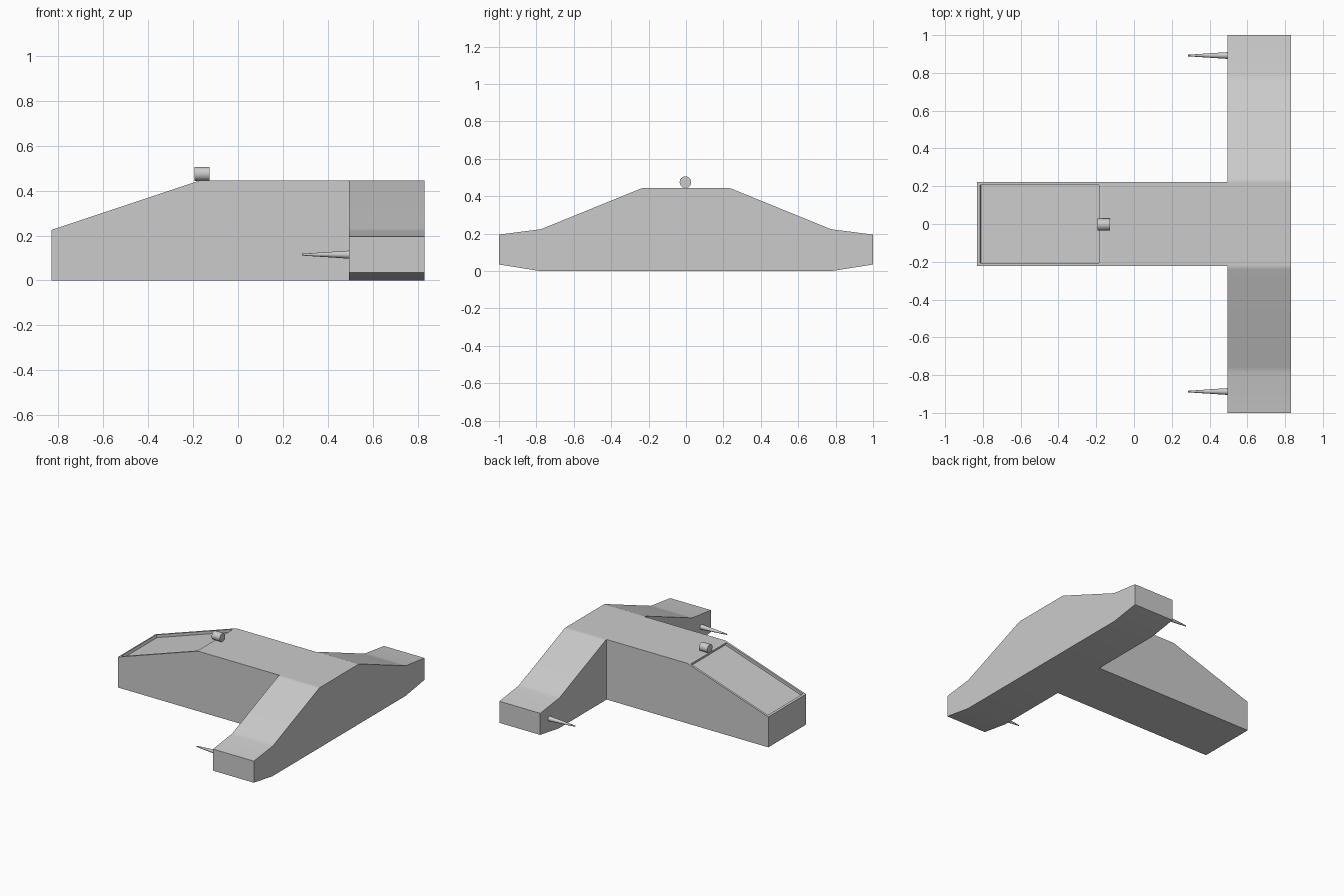
import bpy, bmesh
from math import radians
from mathutils import Vector

if "Cube" in bpy.data.objects:
    bpy.data.objects.remove(bpy.data.objects["Cube"])


def finish(name, bm, smooth=False):
    bmesh.ops.recalc_face_normals(bm, faces=bm.faces)
    me = bpy.data.meshes.new(name)
    bm.to_mesh(me)
    bm.free()
    ob = bpy.data.objects.new(name, me)
    bpy.context.collection.objects.link(ob)
    if smooth:
        bpy.ops.object.select_all(action='DESELECT')
        ob.select_set(True)
        bpy.context.view_layer.objects.active = ob
        bpy.ops.object.shade_smooth_by_angle(angle=radians(30))
    return ob


def prism(points, sweep):
    """Closed profile swept along a vector."""
    bm = bmesh.new()
    face = bm.faces.new([bm.verts.new(p) for p in points])
    ext = bmesh.ops.extrude_face_region(bm, geom=[face], use_keep_orig=True)
    verts = [g for g in ext["geom"] if isinstance(g, bmesh.types.BMVert)]
    bmesh.ops.translate(bm, verts=verts, vec=Vector(sweep))
    bmesh.ops.recalc_face_normals(bm, faces=bm.faces)
    return bm


def rod(name, x0, x1, r0, r1, y, z, sides):
    """Cylinder or cone lying along x."""
    bpy.ops.mesh.primitive_cone_add(vertices=sides, radius1=r0, radius2=r1,
                                    depth=abs(x1 - x0),
                                    location=((x0 + x1) / 2, y, z),
                                    rotation=(0, radians(90 if x1 > x0 else -90), 0))
    ob = bpy.context.object
    ob.name = name
    bpy.ops.object.shade_smooth_by_angle(angle=radians(30))


# Fuselage with a sloped nose
W = 0.222
side = [(-0.83, 0), (0.83, 0), (0.83, 0.445), (-0.17, 0.445), (-0.83, 0.225)]
bm = prism([(x, -W, z) for x, z in side], (0, 2 * W, 0))

# Recessed windshield panel in the slope
slope = next(f for f in bm.faces if f.normal.z > 0.5 and f.normal.x < -0.1)
bmesh.ops.inset_region(bm, faces=[slope], thickness=0.022)
bmesh.ops.inset_individual(bm, faces=[slope], thickness=0.0, depth=-0.02)
finish("fuselage", bm)

# Wings with softened upper creases, and their guns
wing = [(0.222, 0), (0.78, 0), (1.0, 0.035), (1.0, 0.195), (0.787, 0.222),
        (0.77, 0.226), (0.755, 0.232), (0.241, 0.441), (0.232, 0.444), (0.222, 0.445)]
for label, s, gun_y in (("left", 1, 0.892), ("right", -1, -0.887)):
    bm = prism([(0.495, s * y, z) for y, z in wing], (0.335, 0, 0))
    finish(label + "_wing", bm, smooth=True)
    rod(label + "_gun", 0.497, 0.285, 0.018, 0.004, gun_y, 0.115, 16)

# Roof lamp behind the windshield
rod("roof_lamp", -0.193, -0.126, 0.031, 0.031, -0.003, 0.475, 24)
